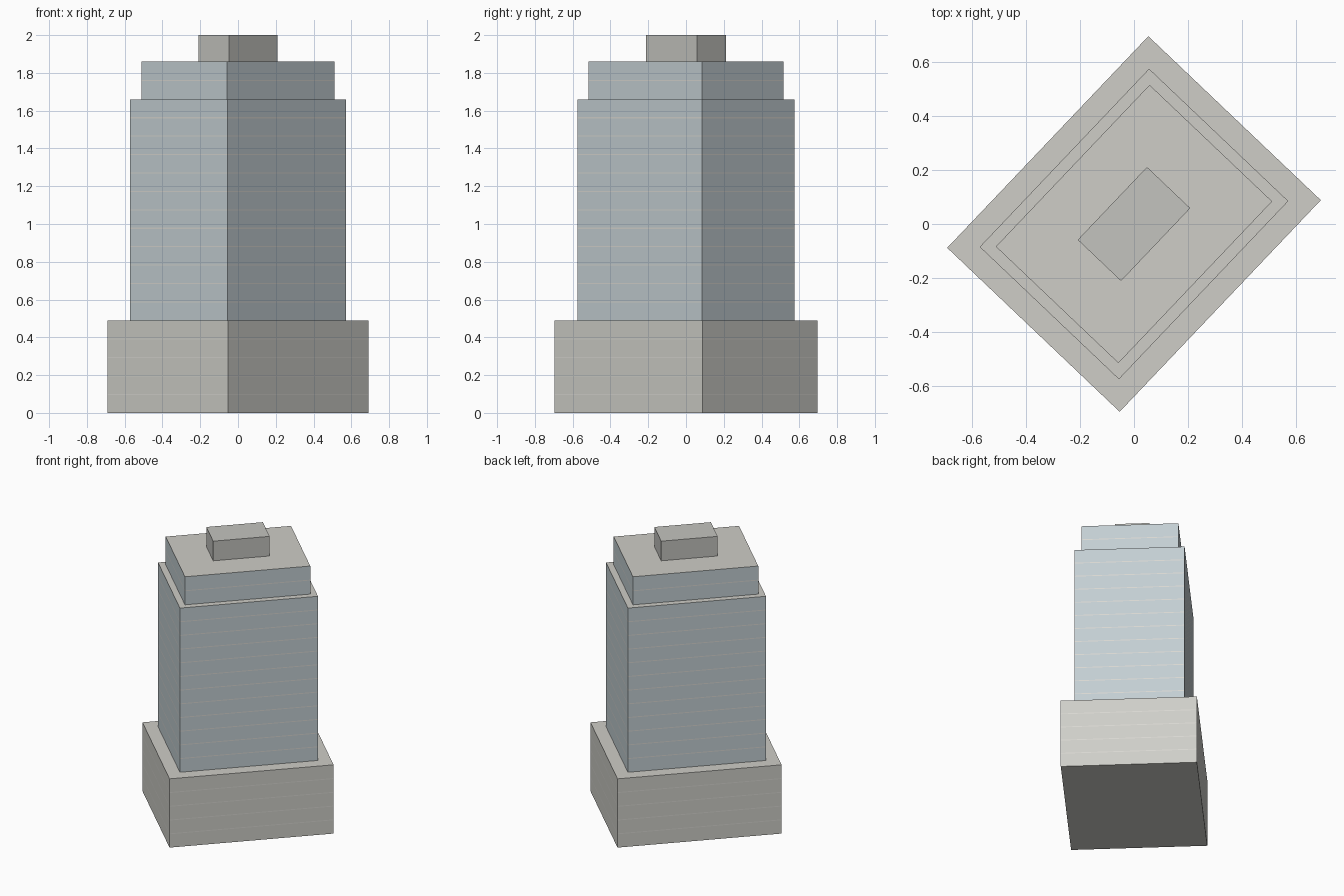
import bpy, bmesh, math
from mathutils import Matrix

if "Cube" in bpy.data.objects:
    bpy.data.objects.remove(bpy.data.objects["Cube"])

ROT = Matrix.Rotation(math.radians(46.45), 4, 'Z')
LINE = 0.006  # height of the flush floor lines


def material(name, rgb):
    m = bpy.data.materials.new(name)
    m.diffuse_color = (*rgb, 1)
    m.use_nodes = True
    m.node_tree.nodes["Principled BSDF"].inputs["Base Color"].default_value = m.diffuse_color
    return m


STONE = material("stone", (0.62, 0.62, 0.58))
GLASS = material("glass", (0.55, 0.62, 0.65))
ROOF = material("roof", (0.62, 0.61, 0.57))
PLANT = material("plant_grey", (0.55, 0.55, 0.52))
SLAB = material("floor_line", (0.70, 0.69, 0.65))


def block(name, length, width, z0, z1, wall, roof, floors=1):
    """Rectangular storey block; flush coloured strips mark the floors."""
    levels = [(z0, 0)]
    for i in range(1, floors):
        z = z0 + (z1 - z0) * i / floors
        levels += [(z - LINE / 2, 2), (z + LINE / 2, 0)]
    levels.append((z1, 0))

    bm = bmesh.new()
    corners = [(-1, -1), (1, -1), (1, 1), (-1, 1)]
    rings = [[bm.verts.new((sx * length / 2, sy * width / 2, z)) for sx, sy in corners]
             for z, _ in levels]
    for i in range(len(rings) - 1):
        a, b = rings[i], rings[i + 1]
        for k in range(4):
            n = (k + 1) % 4
            f = bm.faces.new((a[k], a[n], b[n], b[k]))
            f.material_index = levels[i][1]
    bm.faces.new(rings[0][::-1])
    bm.faces.new(rings[-1]).material_index = 1
    bm.transform(ROT)

    mesh = bpy.data.meshes.new(name)
    bm.to_mesh(mesh)
    bm.free()
    for m in (wall, roof, SLAB):
        mesh.materials.append(m)
    ob = bpy.data.objects.new(name, mesh)
    bpy.context.collection.objects.link(ob)
    return ob


# Stacked setbacks, bottom to top
block("podium", 1.081, 0.881, 0.00, 0.49, STONE, ROOF, 5)
block("tower", 0.910, 0.711, 0.49, 1.66, GLASS, ROOF, 12)
block("upper_setback", 0.826, 0.626, 1.66, 1.86, GLASS, ROOF, 2)
block("roof_plant_room", 0.372, 0.221, 1.86, 2.00, PLANT, PLANT)
